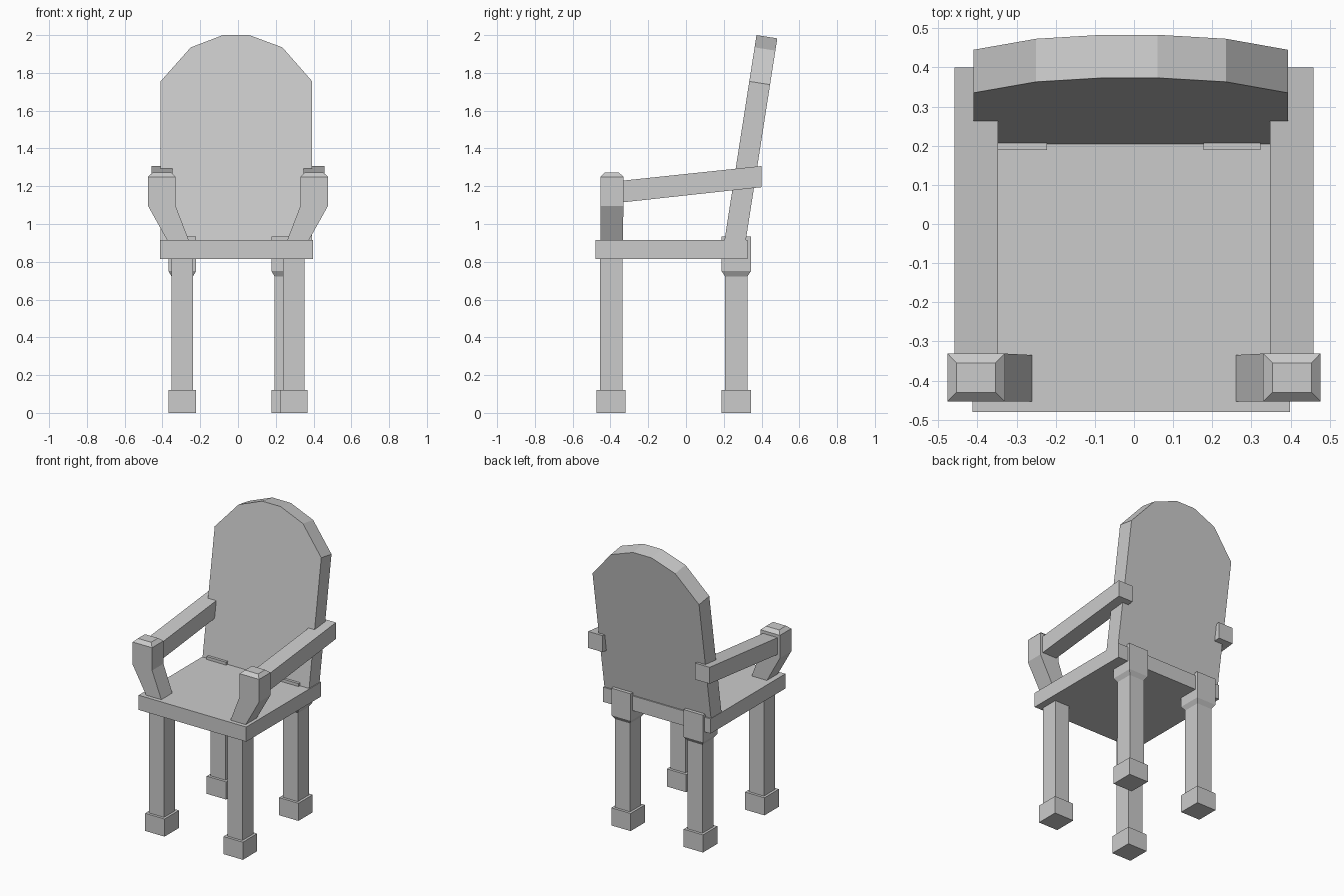
import bpy
import bmesh

cube = bpy.data.objects.get("Cube")
if cube:
    bpy.data.objects.remove(cube, do_unlink=True)

GREY = (0.6, 0.6, 0.6, 1.0)
mat = bpy.data.materials.new("plain grey")
mat.use_nodes = True
mat.diffuse_color = GREY
mat.node_tree.nodes["Principled BSDF"].inputs["Base Color"].default_value = GREY


def loft(name, rings):
    """Closed flat-faced solid through rings of matching point counts."""
    bm = bmesh.new()
    loops = [[bm.verts.new(p) for p in ring] for ring in rings]
    n = len(loops[0])
    for a, b in zip(loops, loops[1:]):
        for i in range(n):
            j = (i + 1) % n
            bm.faces.new((a[i], a[j], b[j], b[i]))
    bm.faces.new(loops[0])
    bm.faces.new(loops[-1])
    bmesh.ops.recalc_face_normals(bm, faces=bm.faces)
    mesh = bpy.data.meshes.new(name)
    bm.to_mesh(mesh)
    bm.free()
    mesh.materials.append(mat)
    obj = bpy.data.objects.new(name, mesh)
    bpy.context.collection.objects.link(obj)
    return obj


def rect(x0, x1, y0, y1, z):
    return [(x0, y0, z), (x1, y0, z), (x1, y1, z), (x0, y1, z)]


def square(cx, cy, half_x, half_y, z):
    return rect(cx - half_x, cx + half_x, cy - half_y, cy + half_y, z)


# Seat slab
loft("seat", [rect(-0.413, 0.398, -0.48, 0.325, z) for z in (0.815, 0.915)])

# Leaning backrest with a faceted arched top
outline = [(-0.41, 0.9), (-0.41, 1.755), (-0.25, 1.935), (-0.08, 2.0),
           (0.06, 2.0), (0.235, 1.935), (0.393, 1.755), (0.393, 0.9)]
LEAN = 0.156
front = [(x, 0.204 + LEAN * (z - 0.915), z) for x, z in outline]
back = [(x, y + 0.11, z - 0.11 * LEAN) for x, y, z in front]
loft("backrest", [front, back])

# Legs with square feet; the rear pair has flared blocks at the top
legs = {"front_right": (-0.295, -0.396), "front_left": (0.295, -0.396),
        "back_right": (-0.295, 0.266), "back_left": (0.25, 0.266)}
for place, (x, y) in legs.items():
    loft(place + "_foot", [square(x, y, 0.073, 0.077, z) for z in (0, 0.12)])
    loft(place + "_leg", [square(x, y, 0.056, 0.059, z) for z in (0.1, 0.83)])
    if place.startswith("back"):
        loft(place + "_leg_block", [square(x, y, 0.056, 0.059, 0.722),
                                    square(x, y, 0.073, 0.077, 0.75),
                                    square(x, y, 0.073, 0.077, 0.935)])

# Arm posts and sloping armrests
for side, s in (("right", -1), ("left", 1)):
    def span(a, b, y0, y1, z):
        return rect(s * a, s * b, y0, y1, z)

    loft(side + "_arm_post", [span(0.255, 0.367, -0.453, -0.335, 0.9),
                              span(0.33, 0.476, -0.453, -0.331, 1.095),
                              span(0.33, 0.476, -0.453, -0.331, 1.25),
                              span(0.354, 0.453, -0.43, -0.355, 1.272)])
    ends = [(-0.36, 1.112, 1.227), (0.4, 1.195, 1.307)]
    loft(side + "_armrest", [[(s * 0.348, y, lo), (s * 0.458, y, lo),
                              (s * 0.458, y, hi), (s * 0.348, y, hi)]
                             for y, lo, hi in ends])
